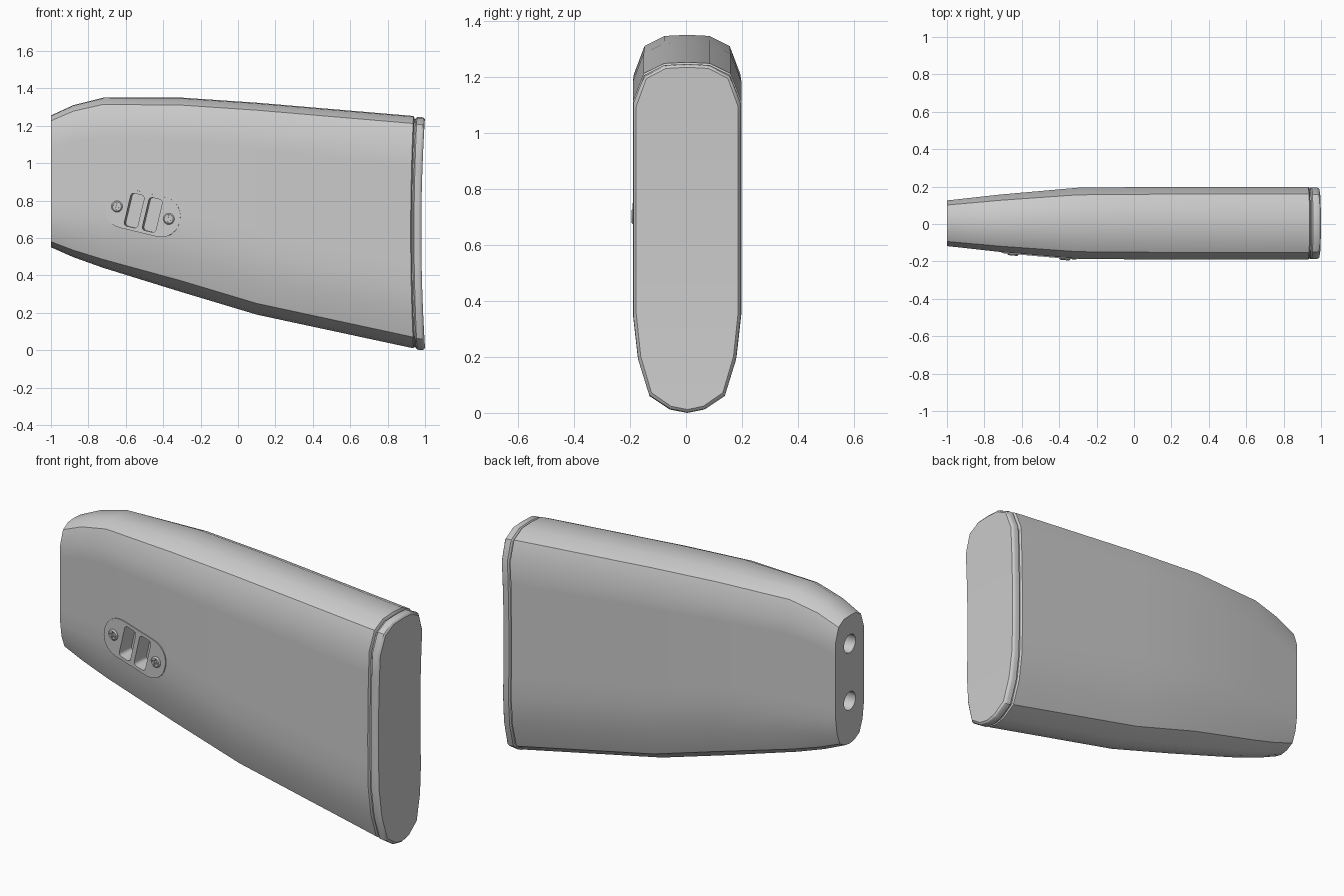
import bpy, bmesh, math
from mathutils import Matrix, Vector

if "Cube" in bpy.data.objects:
    bpy.data.objects.remove(bpy.data.objects["Cube"], do_unlink=True)

CENTRE_Y = 0.004
gray = bpy.data.materials.new("plain gray")
gray.use_nodes = True
gray.diffuse_color = (0.6, 0.6, 0.6, 1)
gray.node_tree.nodes["Principled BSDF"].inputs["Base Color"].default_value = (0.6, 0.6, 0.6, 1)


def finish(bm, name):
    bmesh.ops.recalc_face_normals(bm, faces=bm.faces)
    mesh = bpy.data.meshes.new(name)
    bm.to_mesh(mesh)
    bm.free()
    mesh.materials.append(gray)
    obj = bpy.data.objects.new(name, mesh)
    bpy.context.collection.objects.link(obj)
    return obj


def activate(obj):
    bpy.ops.object.select_all(action='DESELECT')
    obj.select_set(True)
    bpy.context.view_layer.objects.active = obj


def smooth(obj, angle=30):
    activate(obj)
    bpy.ops.object.shade_smooth_by_angle(angle=math.radians(angle))


def cut(obj, cutters):
    activate(obj)
    for cutter in cutters:
        mod = obj.modifiers.new("cut", 'BOOLEAN')
        mod.operation = 'DIFFERENCE'
        mod.solver = 'EXACT'
        mod.object = cutter
        bpy.ops.object.modifier_apply(modifier=mod.name)


def section(x, bottom, top, half, round_top, round_bottom, dish=0.0):
    """Closed oval ring; the dish hollows the ring backwards at mid height."""
    upper = [(0, 0), (.42, .004), (.8, .04), (1, .14)]
    lower = [(1, .345), (.91, .19), (.7, .06), (.32, .012), (0, 0)]
    side = [(half * w, top - d * round_top) for w, d in upper]
    low = [(half * w, bottom + d * round_bottom) for w, d in lower]
    z0, z1 = side[-1][1], low[0][1]
    side += [(half, z0 + (z1 - z0) * i / 6) for i in range(1, 6)] + low
    ring = side + [(-y, z) for y, z in side[-2:0:-1]]
    points = []
    for y, z in ring:
        hollow = dish * max(0, 1 - ((z - .63) / .62) ** 2)
        points.append((x - hollow, y + CENTRE_Y, z))
    return points


def loft(name, sections):
    bm = bmesh.new()
    rings = [[bm.verts.new(p) for p in s] for s in sections]
    n = len(rings[0])
    for a, b in zip(rings, rings[1:]):
        for i in range(n):
            j = (i + 1) % n
            bm.faces.new((a[i], a[j], b[j], b[i]))
    # Cap each end with strips across the width
    for ring in (rings[0], rings[-1]):
        for i in range(n // 2):
            strip = [ring[i], ring[i + 1], ring[-i - 1], ring[-i % n]]
            bm.faces.new(list(dict.fromkeys(strip)))
    return finish(bm, name)


def rounded_prism(name, w, h, r, low, high, frame, x=0.0, bevel=0.0):
    """Rounded rectangle extruded along the frame's outward axis."""
    bm = bmesh.new()
    outline = []
    for k, (sx, sy) in enumerate(((1, 1), (-1, 1), (-1, -1), (1, -1))):
        for i in range(7):
            a = math.radians(90 * k + 15 * i)
            outline.append((sx * (w / 2 - r), sy * (h / 2 - r), math.cos(a), math.sin(a)))
    levels = [(low, r), (high - bevel, r), (high, r - bevel)] if bevel else [(low, r), (high, r)]
    rings = [[bm.verts.new(frame @ Vector((x + cx + q * c, cy + q * s, z)))
              for cx, cy, c, s in outline] for z, q in levels]
    n = len(outline)
    for a, b in zip(rings, rings[1:]):
        for i in range(n):
            bm.faces.new((a[i], a[(i + 1) % n], b[(i + 1) % n], b[i]))
    bm.faces.new(rings[0])
    bm.faces.new(rings[-1])
    bmesh.ops.remove_doubles(bm, verts=bm.verts, dist=1e-5)
    return finish(bm, name)


# Stock body, tapering toward the mounting end
stock_body = loft("stock_body", [
    section(-1, .55, 1.255, .122, .72, .5),
    section(-.88, .497, 1.31, .135, .8, .62),
    section(-.72, .44, 1.35, .153, .9, .75),
    section(-.3, .31, 1.35, .19, 1, 1),
    section(.1, .19, 1.323, .194, 1, 1),
    section(.938, .01, 1.252, .194, 1, 1, .015),
    section(.944, .02, 1.242, .184, 1, 1, .015),
])

# Butt pad with a narrow seam and softened rim
butt_pad = loft("butt_pad", [
    section(.935, .018, 1.235, .182, 1, 1, .015),
    section(.95, .014, 1.236, .183, 1, 1, .015),
    section(.957, .003, 1.246, .192, 1, 1, .016),
    section(.982, 0, 1.246, .192, 1, 1, .018),
    section(.993, .004, 1.242, .189, 1, 1, .02),
    section(1, .012, 1.234, .182, 1, 1, .02),
])

# Frame of the side plate: tilted and lying on the tapered flank
out = Vector((-.088, -1, 0)).normalized()
along = Vector((1, -.088, 0)).normalized() * math.cos(.235) - Vector((0, 0, math.sin(.235)))
across = out.cross(along)
frame = Matrix.Translation((-.508, -.168, .735)) @ Matrix((along, across, out)).transposed().to_4x4()

sling_plate = rounded_prism("sling_plate", .405, .215, .1, -.03, .005, frame)
slots = [rounded_prism("slot_cutter", .074, .18, .018, -.09, .05, frame, x)
         for x in (-.048, .052)]

# Bolt holes in the mounting end
holes = []
for z in (1.1, .785):
    bm = bmesh.new()
    place = Matrix.Translation((-1, CENTRE_Y, z)) @ Matrix.Rotation(math.pi / 2, 4, 'Y')
    bmesh.ops.create_cone(bm, cap_ends=True, segments=24, radius1=.05, radius2=.05,
                          depth=.6, matrix=place)
    holes.append(finish(bm, "hole_cutter"))

cut(stock_body, slots + holes)
cut(sling_plate, slots)

# Plate screws with cross recesses
screws, recesses = [], []
for side, x in (("front", -.143), ("rear", .143)):
    screw = rounded_prism("plate_screw_" + side, .06, .06, .03, -.02, .013, frame, x, .006)
    crosses = [rounded_prism("recess_cutter", w, h, .003, .006, .03, frame, x)
               for w, h in ((.036, .009), (.009, .036))]
    cut(screw, crosses)
    screws.append(screw)
    recesses += crosses

for obj in [stock_body, butt_pad, sling_plate] + screws:
    smooth(obj)
for helper in slots + holes + recesses:
    bpy.data.objects.remove(helper, do_unlink=True)
